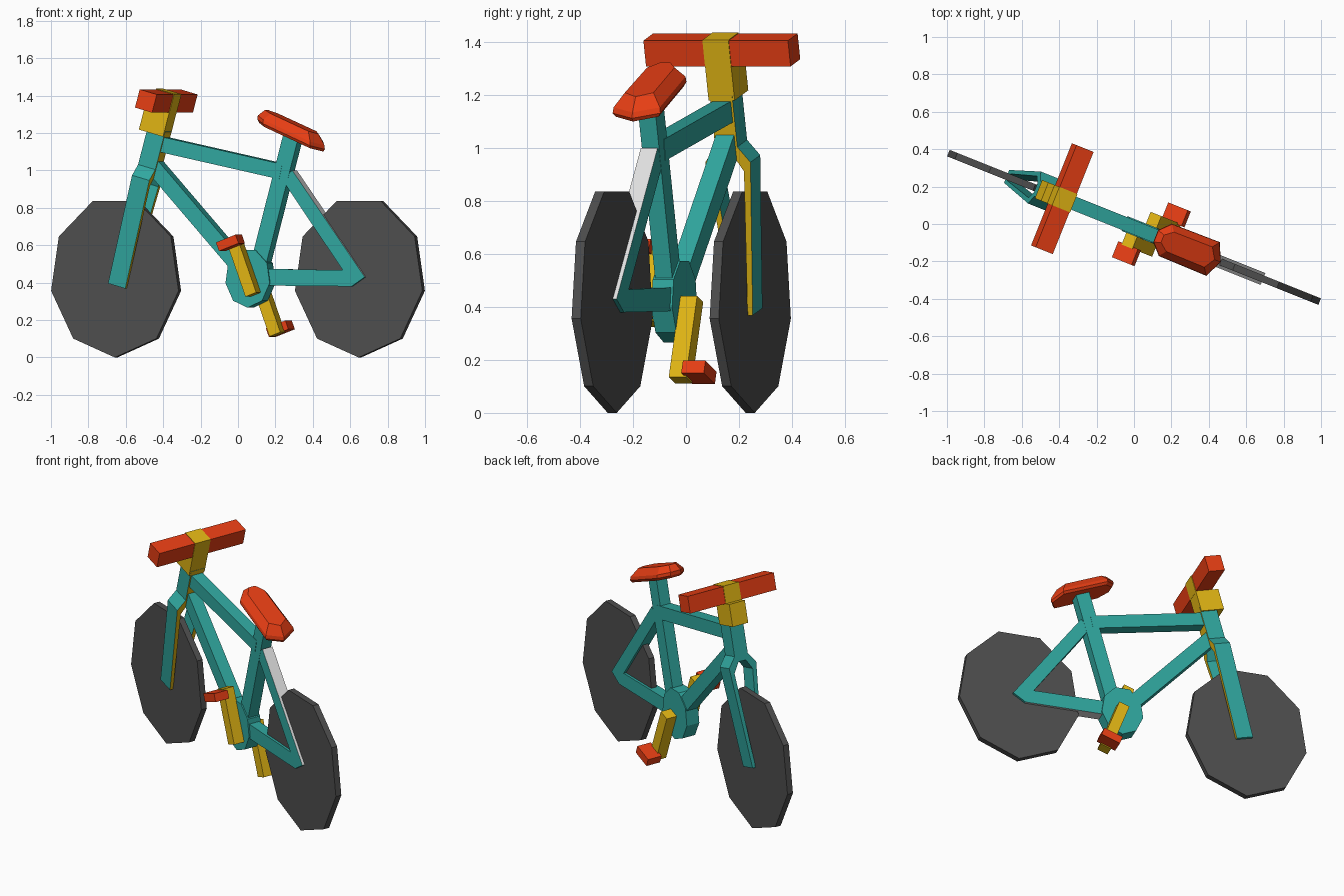
import bpy, bmesh, math
from mathutils import Matrix, Vector

cube = bpy.data.objects.get("Cube")
if cube:
    bpy.data.objects.remove(cube)


def material(name, rgb):
    m = bpy.data.materials.new(name)
    m.use_nodes = True
    m.diffuse_color = (*rgb, 1)
    m.node_tree.nodes["Principled BSDF"].inputs["Base Color"].default_value = (*rgb, 1)
    return m


TEAL = material("teal", (0.03, 0.39, 0.35))
RED = material("red", (0.80, 0.048, 0.007))
GOLD = material("gold", (0.75, 0.46, 0.007))
DARK = material("dark_grey", (0.076, 0.076, 0.076))
PALE = material("pale_grey", (0.75, 0.75, 0.75))

# The bike is built along x (rear is +x), then turned as a whole
BIKE = Matrix.Translation((0, -0.018, 0)) @ Matrix.Rotation(math.radians(-21.8), 4, 'Z')
SIDE = Matrix.Rotation(math.radians(90), 4, 'X')

# Steering axis frame: across, along the axis, backward
TILT = math.radians(15.5)
STEER = Matrix.Translation((-0.684, 0, 0.382)) @ Matrix((
    (0, math.sin(TILT), math.cos(TILT), 0),
    (1, 0, 0, 0),
    (0, math.cos(TILT), -math.sin(TILT), 0),
    (0, 0, 0, 1)))


def finish(name, bm, mats, rule=None):
    bmesh.ops.recalc_face_normals(bm, faces=bm.faces)
    bm.normal_update()
    if rule:
        for f in bm.faces:
            f.material_index = int(rule(f.normal))
    me = bpy.data.meshes.new(name)
    bm.to_mesh(me)
    bm.free()
    for m in mats:
        me.materials.append(m)
    ob = bpy.data.objects.new(name, me)
    bpy.context.collection.objects.link(ob)
    ob.matrix_world = BIKE
    return ob


def loft(name, rings, mats, frame=Matrix(), rule=None):
    """Skin a stack of rings and cap both ends."""
    bm = bmesh.new()
    loops = [[bm.verts.new(frame @ Vector(p)) for p in r] for r in rings]
    for a, b in zip(loops, loops[1:]):
        for i in range(len(a)):
            j = (i + 1) % len(a)
            bm.faces.new((a[i], a[j], b[j], b[i]))
    bm.faces.new(loops[0])
    bm.faces.new(loops[-1])
    return finish(name, bm, mats, rule)


def prism(name, pts, lo, hi, mats, frame=SIDE, rule=None):
    rings = [[(a, b, d) for a, b in pts] for d in (lo, hi)]
    return loft(name, rings, mats, frame, rule)


def beam(name, p, q, thick, y0, y1, mat):
    """Rectangular bar between two (x, z) points, spanning y0 to y1."""
    p, q = Vector(p), Vector(q)
    n = (q - p).normalized().orthogonal() * thick / 2
    return prism(name, [p + n, q + n, q - n, p - n], -y1, -y0, [mat])


def disc(name, x, z, rx, rz, half, mat):
    """Nine-sided disc with a corner at the bottom."""
    angles = [math.radians(40 * i - 90) for i in range(9)]
    pts = [(x + rx * math.cos(a), z + rz * math.sin(a)) for a in angles]
    return prism(name, pts, -half, half, [mat])


# Wheels
for name, x in (("front_wheel", -0.702), ("rear_wheel", 0.702)):
    disc(name, x, 0.431, 0.3725, 0.431, 0.0185, DARK)

# Fork and head tube in one forked outline, gold on the back
half = [(0.045, 0.87), (0.045, 0.66), (0.092, 0.60), (0.037, 0),
        (0.016, 0), (0.062, 0.565), (0.025, 0.625)]
outline = half + [(-a, b) for a, b in reversed(half)]
prism("fork", outline, -0.0515, 0.0515, [TEAL, GOLD], STEER, lambda n: n.x > 0.9)


def steer_box(name, across, w0, w1, d0, d1, mat):
    pts = [(-across, w0), (across, w0), (across, w1), (-across, w1)]
    return prism(name, pts, d0, d1, [mat], STEER)


# Stem and handlebar
steer_box("stem", 0.053, 0.842, 0.975, -0.094, 0.05, GOLD)
steer_box("handlebar_clamp", 0.053, 0.97, 1.079, -0.057, 0.051, GOLD)
steer_box("handlebar", 0.294, 0.975, 1.076, -0.054, 0.048, RED)

# Frame tubes
beam("top_tube", (-0.45, 1.143), (0.26, 0.993), 0.082, -0.037, 0.037, TEAL)
beam("down_tube", (-0.475, 1.02), (0.072, 0.425), 0.085, -0.037, 0.037, TEAL)
beam("seat_tube", (0.125, 0.48), (0.318, 1.185), 0.088, -0.035, 0.035, TEAL)
disc("bottom_bracket", 0.072, 0.425, 0.129, 0.159, 0.0425, TEAL)

# Rear stays with pale outer edges
prism("seat_stay", [(0.265, 0.955), (0.326, 1.0), (0.743, 0.43), (0.672, 0.39)],
      -0.034, 0.034, [TEAL, PALE], rule=lambda n: n.x > 0.5 and n.z > 0.4)
prism("chain_stay", [(0.1, 0.475), (0.63, 0.466), (0.743, 0.43), (0.667, 0.38), (0.1, 0.385)],
      -0.034, 0.034, [TEAL, PALE], rule=lambda n: n.z < -0.9)

# Cranks and pedals, opposite each other
hub = Vector((0.1, 0.383))
arm = Vector((0.191, -0.514)).normalized()
flat = Vector((-arm.y, arm.x))
for side, word in ((1, "left"), (-1, "right")):
    d = arm * side
    y0, y1 = sorted((0.04 * side, 0.11 * side))
    beam(word + "_crank", hub - d * 0.05, hub + d * 0.277, 0.066, y0, y1, GOLD)
    y0, y1 = sorted((0.1 * side, 0.192 * side))
    c = hub + d * 0.245
    beam(word + "_pedal", c - flat * 0.06, c + flat * 0.06, 0.05, y0, y1, RED)

# Saddle: narrow nose, pointed tail, sloping down to the rear
edge = [(0.125, 0.035), (0.18, 0.093), (0.455, 0.097), (0.5, 0),
        (0.455, -0.097), (0.18, -0.093), (0.125, -0.035)]


def saddle_ring(scale, drop):
    ring = []
    for x, y in edge:
        x = 0.32 + (x - 0.32) * (1 + scale) / 2
        ring.append((x, y * scale, 1.34 - (x - 0.125) * 0.43 - drop))
    return ring


loft("saddle", [saddle_ring(0.9, 0.082), saddle_ring(1, 0.066),
                saddle_ring(0.97, 0.045), saddle_ring(0.6, 0)], [RED])
